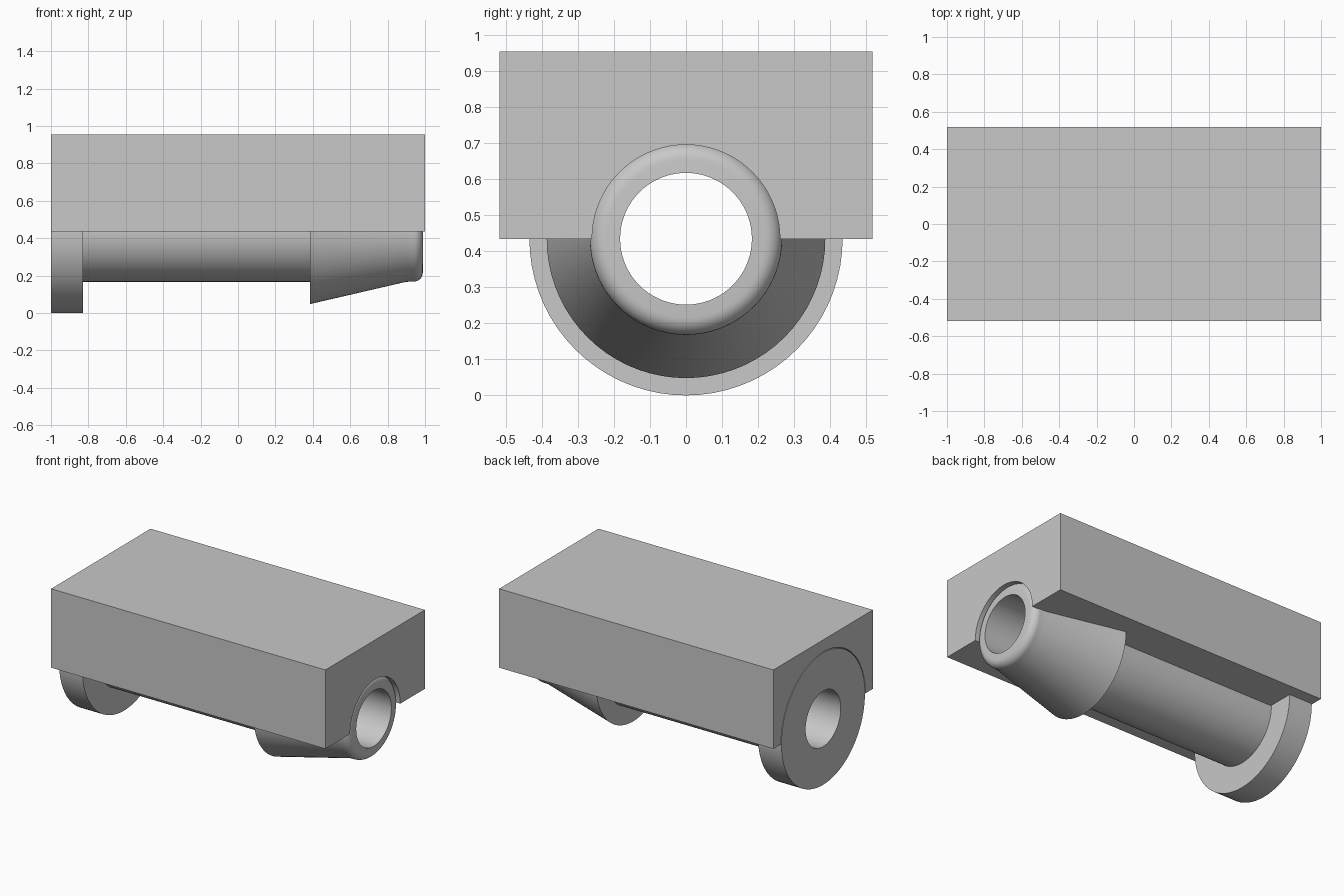
import bpy, math

cube = bpy.data.objects.get("Cube")
if cube:
    bpy.data.objects.remove(cube)

AXIS_Z = 0.435
BORE = 0.183

grey = bpy.data.materials.new("light grey")
grey.use_nodes = True
colour = (0.58, 0.58, 0.58, 1)
grey.diffuse_color = colour
grey.node_tree.nodes["Principled BSDF"].inputs["Base Color"].default_value = colour


def revolve(name, profile, segments=72):
    """Closed (x, radius) profile turned around the pin axis."""
    verts, faces, n = [], [], len(profile)
    for s in range(segments):
        a = 2 * math.pi * s / segments
        verts += [(x, r * math.sin(a), AXIS_Z + r * math.cos(a)) for x, r in profile]
    for s in range(segments):
        t = (s + 1) % segments
        for i in range(n):
            j = (i + 1) % n
            faces.append((s * n + i, t * n + i, t * n + j, s * n + j))
    mesh = bpy.data.meshes.new(name)
    mesh.from_pydata(verts, [], faces)
    obj = bpy.data.objects.new(name, mesh)
    bpy.context.collection.objects.link(obj)
    mesh.materials.append(grey)
    bpy.ops.object.select_all(action='DESELECT')
    obj.select_set(True)
    bpy.context.view_layer.objects.active = obj
    # Consistent outward normals
    bpy.ops.object.mode_set(mode='EDIT')
    bpy.ops.mesh.select_all(action='SELECT')
    bpy.ops.mesh.normals_make_consistent(inside=False)
    bpy.ops.object.mode_set(mode='OBJECT')
    bpy.ops.object.shade_smooth_by_angle(angle=math.radians(30))
    return obj


def cutter(name, x0, x1, radius):
    bpy.ops.mesh.primitive_cylinder_add(
        vertices=72, radius=radius, depth=x1 - x0,
        location=((x0 + x1) / 2, 0, AXIS_Z), rotation=(0, math.pi / 2, 0))
    obj = bpy.context.object
    obj.name = name
    obj.hide_render = True
    obj.hide_viewport = True
    obj.display_type = 'WIRE'
    return obj


# Hollow snap pin: flange, shaft, conical barb and rounded nose
nose = [(0.94 + 0.048 * math.sin(a), 0.219 + 0.048 * math.cos(a))
        for a in (math.pi / 2 * k / 8 for k in range(9))]
revolve("snap_pin", [(-1, BORE), (-1, 0.435), (-0.83, 0.435), (-0.83, 0.268),
                     (0.385, 0.268), (0.385, 0.387), (0.9, 0.268)]
        + nose + [(0.99, BORE)])

# Block resting on the pin, with a channel and a flange seat
bpy.ops.mesh.primitive_cube_add(size=1, location=(0, 0, 0.695))
block = bpy.context.object
block.name = "block"
block.scale = (2, 1.036, 0.52)
bpy.ops.object.transform_apply(location=False, rotation=False, scale=True)
block.data.materials.append(grey)
for tool in (cutter("channel_cutter", -1.1, 1.1, 0.261),
             cutter("flange_seat_cutter", -1.1, -0.826, 0.44)):
    tool.data.materials.append(grey)
    mod = block.modifiers.new(tool.name, 'BOOLEAN')
    mod.operation = 'DIFFERENCE'
    mod.solver = 'EXACT'
    mod.object = tool
